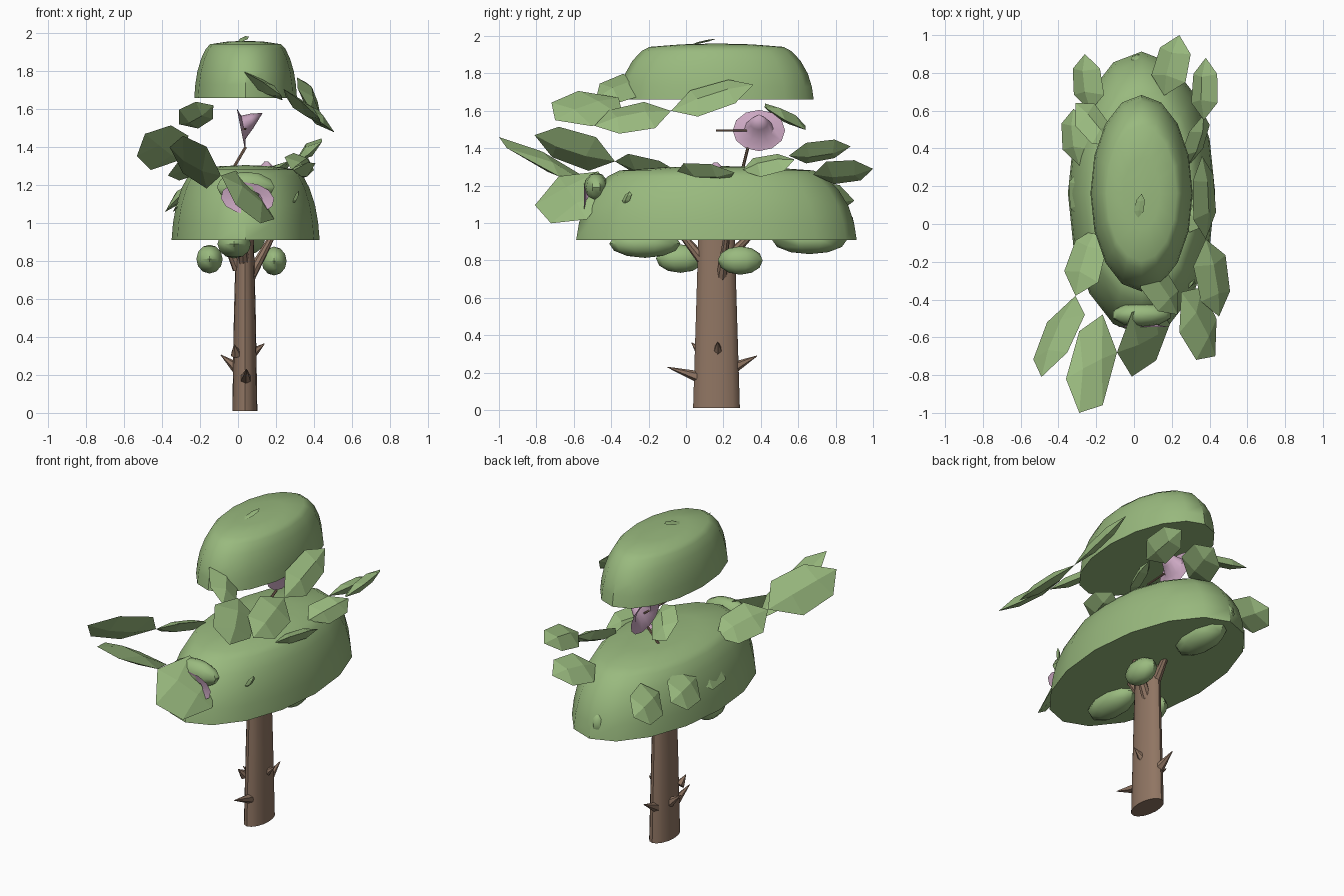
import bpy, bmesh, math
from mathutils import Vector

if "Cube" in bpy.data.objects:
    bpy.data.objects.remove(bpy.data.objects["Cube"])


def material(name, rgb):
    m = bpy.data.materials.new(name)
    m.diffuse_color = (*rgb, 1)
    m.use_nodes = True
    m.node_tree.nodes["Principled BSDF"].inputs["Base Color"].default_value = m.diffuse_color
    return m


GREEN = material("leaf_green", (0.32, 0.49, 0.21))
BROWN = material("bark_brown", (0.28, 0.18, 0.125))
PINK = material("petal_pink", (0.60, 0.39, 0.54))


def finish(name, bm, mat, smooth=True):
    bmesh.ops.recalc_face_normals(bm, faces=bm.faces)
    me = bpy.data.meshes.new(name)
    bm.to_mesh(me)
    bm.free()
    me.materials.append(mat)
    ob = bpy.data.objects.new(name, me)
    bpy.context.collection.objects.link(ob)
    bpy.context.view_layer.objects.active = ob
    ob.select_set(True)
    if smooth:
        bpy.ops.object.shade_smooth_by_angle(angle=math.radians(40))
    ob.select_set(False)
    return ob


def stack(name, cx, cy, rings, mat, sides=16):
    """Closed loft of ellipses (z, rx, ry)."""
    bm = bmesh.new()
    loops = []
    for z, rx, ry in rings:
        loops.append([bm.verts.new((cx + rx * math.cos(a), cy + ry * math.sin(a), z))
                      for a in (2 * math.pi * i / sides for i in range(sides))])
    for a, b in zip(loops, loops[1:]):
        for i in range(sides):
            j = (i + 1) % sides
            bm.faces.new((a[i], a[j], b[j], b[i]))
    bm.faces.new(loops[0])
    bm.faces.new(loops[-1])
    return finish(name, bm, mat)


def dome(name, z0, height, ry):
    """Flat-bottomed foliage dome, half as wide as it is long."""
    profile = ((0, 1), (0.23, 0.98), (0.46, 0.94), (0.69, 0.865),
               (0.86, 0.775), (0.94, 0.69), (0.985, 0.36), (1, 0.02))
    stack(name, 0.04, 0.163,
          [(z0 + height * h, 0.52 * ry * s, ry * s) for h, s in profile], GREEN)


def rod(name, p, q, r1, r2, mat, sides=6):
    """Tapered rod or thorn from p to q."""
    p, q = Vector(p), Vector(q)
    bm = bmesh.new()
    bmesh.ops.create_cone(bm, cap_ends=True, segments=sides, radius1=r1,
                          radius2=r2, depth=(q - p).length)
    ob = finish(name, bm, mat)
    ob.location = (p + q) / 2
    ob.rotation_euler = (q - p).to_track_quat('Z', 'Y').to_euler()


def ball(name, c, r):
    bm = bmesh.new()
    bmesh.ops.create_uvsphere(bm, u_segments=10, v_segments=6, radius=1)
    bmesh.ops.scale(bm, vec=r, verts=bm.verts)
    bmesh.ops.translate(bm, vec=c, verts=bm.verts)
    finish(name, bm, GREEN)


def leaf(base, tip, side, ridge=0.03):
    """Six-sided thick leaf creased along its midrib; side is the half-width vector."""
    base, tip, side = Vector(base), Vector(tip), Vector(side)
    axis = tip - base
    n = axis.cross(side).normalized() * ridge
    bm = bmesh.new()
    b, t = bm.verts.new(base), bm.verts.new(tip)
    edges = [(bm.verts.new(base + axis * 0.28 + side * s),
              bm.verts.new(base + axis * 0.74 + side * s * 0.9)) for s in (1, -1)]
    for up in (1, -1):
        m1 = bm.verts.new(base + axis * 0.33 + n * up)
        m2 = bm.verts.new(base + axis * 0.7 + n * up)
        for e1, e2 in edges:
            bm.faces.new((b, m1, e1))
            bm.faces.new((m1, m2, e2, e1))
            bm.faces.new((m2, t, e2))
    finish("leaf", bm, GREEN, False)


def flower(name, centre, ry, rz, apex, axis):
    """Open cup: wide petal rim narrowing to an apex."""
    c, apex, axis = Vector(centre), Vector(apex), Vector(axis)
    bm = bmesh.new()
    rings = []
    for scale, depth in ((1, 0), (0.55, 0.12), (0.35, 0.5)):
        ring = []
        for i in range(12):
            a = 2 * math.pi * i / 12
            v = axis * ry * math.cos(a) + Vector((-0.2, 0, 1)) * rz * math.sin(a)
            ring.append(bm.verts.new(c + v * scale + (apex - c) * depth))
        rings.append(ring)
    tip = bm.verts.new(apex)
    for i in range(12):
        j = (i + 1) % 12
        for a, b in zip(rings, rings[1:]):
            bm.faces.new((a[i], a[j], b[j], b[i]))
        bm.faces.new((rings[-1][i], rings[-1][j], tip))
    finish(name, bm, PINK)


# Trunk and thorns
stack("trunk", 0.036, 0.163, [(0.01, 0.066, 0.125), (0.5, 0.058, 0.11),
                              (1.0, 0.045, 0.095)], BROWN)
for p, q in [((0.04, 0.06, 0.18), (0.045, -0.10, 0.23)),
             ((0.03, 0.26, 0.23), (0.03, 0.38, 0.29)),
             ((0.07, 0.17, 0.31), (0.14, 0.17, 0.365)),
             ((-0.01, 0.08, 0.31), (-0.02, 0.03, 0.36)),
             ((-0.01, 0.18, 0.24), (-0.09, 0.18, 0.305))]:
    rod("thorn", p, q, 0.03, 0.002, BROWN)

# Branches fan out into the lower dome
for p, q in [((0.06, 0.19, 0.71), (0.19, 0.22, 0.95)),
             ((0.0, 0.14, 0.76), (-0.08, 0.08, 0.95)),
             ((0.03, 0.09, 0.80), (0.02, -0.04, 0.96)),
             ((0.03, 0.23, 0.82), (0.05, 0.36, 0.95))]:
    rod("branch", p, q, 0.03, 0.016, BROWN, 8)

# Foliage domes and the clumps hanging below
dome("lower_canopy", 0.91, 0.395, 0.75)
dome("upper_canopy", 1.66, 0.30, 0.52)
for x, y, z, ry in [(0.19, 0.29, 0.80, 0.12), (-0.15, -0.03, 0.81, 0.13),
                    (-0.02, -0.22, 0.89, 0.19), (0.05, 0.66, 0.91, 0.20),
                    (0.02, 0.84, 0.99, 0.06)]:
    ball("foliage_clump", (x, y, z), (0.03 + 0.33 * ry, ry, 0.076))

# Front leaf sprays, sharing twig ends
twig, side_twig = (-0.09, -0.68, 1.25), (-0.31, -0.38, 1.33)
leaf(side_twig, (-0.49, -0.81, 1.47), (0.10, 0.02, 0.09))
leaf(side_twig, (-0.20, -0.02, 1.26), (0.09, -0.03, 0.06))
leaf(twig, (-0.36, -0.82, 1.40), (0, 0.24, -0.11))
leaf(twig, (0.19, -0.53, 1.02), (0, 0.17, 0.09))

# Right-hand spray
fork = (0.38, -0.08, 1.60)
leaf(fork, (0.45, -0.49, 1.52), (0.085, 0.03, -0.07))
leaf(fork, (0.36, 0.36, 1.74), (0.06, 0.02, -0.07))
leaf((0.04, -0.20, 1.77), (0.23, -0.48, 1.67), (0.06, 0.06, -0.055))
leaf((0.25, -0.36, 1.67), (0.43, -0.70, 1.55), (0.06, 0.12, -0.07))

# Rear right leaves
leaf((0.37, 0.55, 1.36), (0.38, 0.88, 1.41), (0.07, 0, 0.055))
leaf((0.16, 0.68, 1.26), (0.24, 1.0, 1.29), (0.09, -0.02, 0.06))
leaf((0.28, 0.30, 1.28), (0.37, 0.58, 1.34), (0.06, 0.02, -0.05))
leaf((0.28, -0.05, 1.27), (0.38, 0.26, 1.27), (0.06, -0.05, 0.05))

# Left leaves lying along the dome, and one above them
for x, y in [(-0.25, 0.0), (-0.29, 0.31), (-0.23, 0.60)]:
    leaf((x, y, 1.16), (x - 0.03, y + 0.30, 1.12), (0.08, 0, 0.08))
leaf((-0.31, 0.64, 1.52), (-0.13, 0.42, 1.62), (0.05, 0.06, -0.05))

# Top tuft and small bud on the right flank
leaf((0.02, 0.03, 1.955), (0.04, 0.16, 1.985), (0.025, 0, 0.005), 0.005)
leaf((0.29, -0.33, 1.10), (0.32, -0.30, 1.17), (0.01, 0.02, 0), 0.01)

# Blossoms and stems
flower("side_flower", (0.015, 0.39, 1.495), 0.14, 0.11, (0.13, 0.39, 1.58), (0, 1, 0))
rod("flower_stem", (-0.03, 0.30, 1.28), (0.04, 0.33, 1.40), 0.008, 0.008, BROWN)
rod("flower_twig", (0.03, 0.16, 1.495), (0.04, 0.36, 1.495), 0.006, 0.006, BROWN)
flower("front_flower", (0.05, -0.545, 1.13), 0.14, 0.085, (0.05, -0.46, 1.13), (1, 0, 0))
ball("flower_cup", (0.04, -0.48, 1.19), (0.16, 0.065, 0.08))
rod("top_blossom", (0.15, 0.16, 1.27), (0.15, 0.16, 1.325), 0.06, 0.01, PINK, 8)
